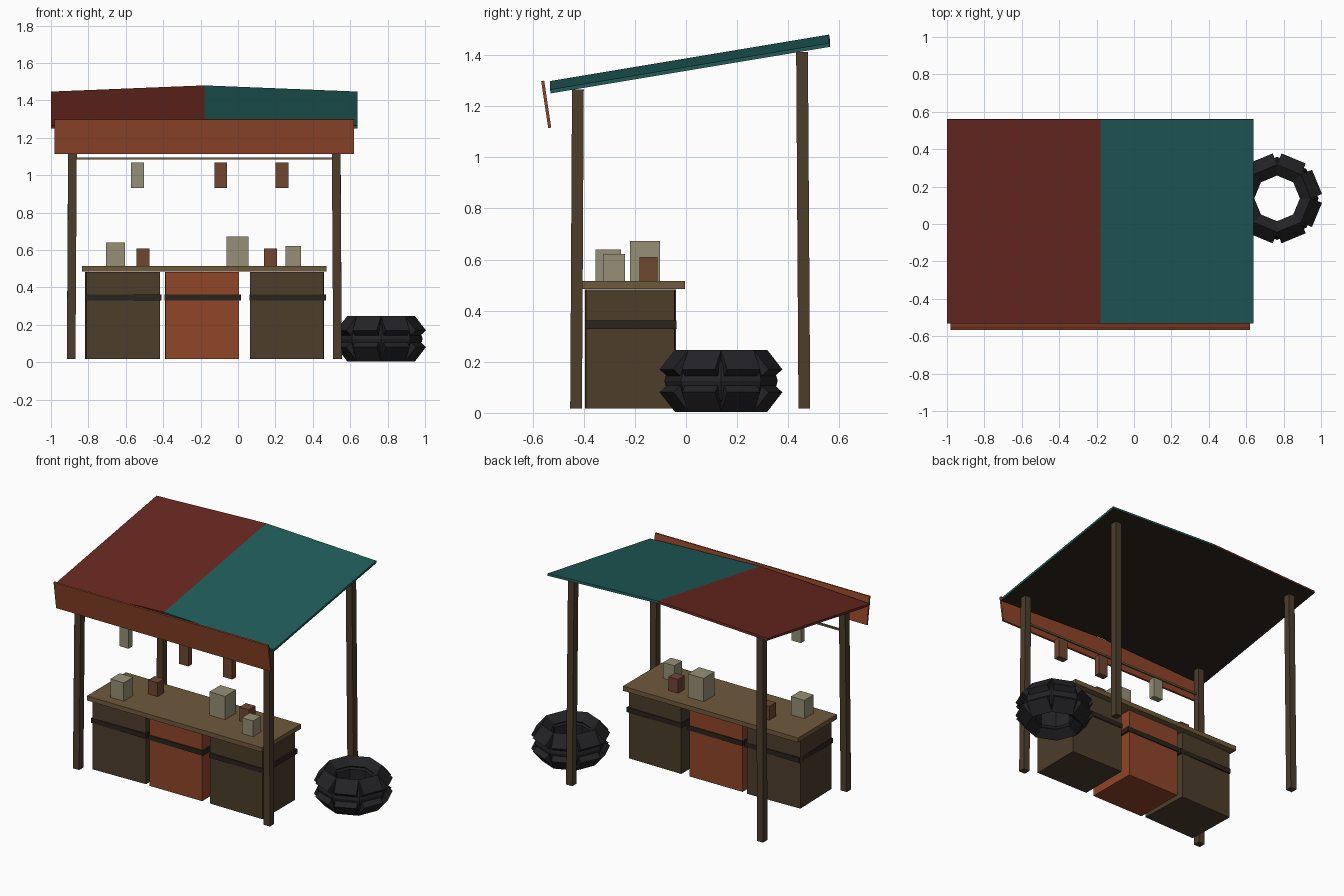
import bpy, bmesh
from math import radians, cos, sin, pi
from mathutils import Matrix, Vector

if "Cube" in bpy.data.objects:
    bpy.data.objects.remove(bpy.data.objects["Cube"])


def mat(name, hexcol):
    m = bpy.data.materials.new(name)
    rgb = [int(hexcol[i:i + 2], 16) / 255 for i in (0, 2, 4)]
    m.diffuse_color = [((c + 0.055) / 1.055) ** 2.4 for c in rgb] + [1]
    m.use_nodes = True
    m.node_tree.nodes["Principled BSDF"].inputs["Base Color"].default_value = m.diffuse_color
    return m


TEAL = mat("teal_cloth", "205C59")
RED = mat("red_cloth", "6A2820")
RUST = mat("rust_paint", "904529")
DARK = mat("dark_wood", "4C3D2B")
TOP = mat("counter_wood", "6F5A3C")
BAND = mat("band_dark", "2A231C")
LINING = mat("lining", "2B231A")
ROD = mat("rod", "6C6042")
PALE = mat("pale_goods", "969076")
BROWN = mat("brown_goods", "6E4630")
RUBBER = mat("rubber", "232326")


def finish(name, bm, *mats):
    bmesh.ops.recalc_face_normals(bm, faces=bm.faces)
    me = bpy.data.meshes.new(name)
    bm.to_mesh(me)
    bm.free()
    for m in mats:
        me.materials.append(m)
    ob = bpy.data.objects.new(name, me)
    bpy.context.collection.objects.link(ob)
    return ob


def box(name, centre, size, m, rot=(0, 0, 0)):
    bm = bmesh.new()
    bmesh.ops.create_cube(bm, size=1, matrix=Matrix.Diagonal((*size, 1)))
    ob = finish(name, bm, m)
    ob.location = centre
    ob.rotation_euler = [radians(a) for a in rot]
    return ob


CX = -0.18  # stall centre line

# Roof: two sloped panels meeting at a low ridge, dark lining below
drop = Vector((0, 0.0025, -0.015))
for name, edge, m in (("roof_panel_left", -1.0, RED), ("roof_panel_right", 0.64, TEAL)):
    bm = bmesh.new()
    pts = [Vector(p) for p in ((edge, -0.532, 1.265), (CX, -0.532, 1.298),
                               (CX, 0.56, 1.48), (edge, 0.56, 1.447))]
    up = [bm.verts.new(p) for p in pts]
    low = [bm.verts.new(p + drop) for p in pts]
    bm.faces.new(up)
    bm.faces.new(low[::-1]).material_index = 1
    for i in range(4):
        j = (i + 1) % 4
        bm.faces.new((up[i], low[i], low[j], up[j]))
    finish(name, bm, m, LINING)

# Front valance board, leaning in at the bottom
box("valance", (CX, -0.547, 1.207), (1.60, 0.012, 0.186), RUST, (8.5, 0, 0))

# Corner posts, leaning slightly inwards
for side, s in (("left", -1), ("right", 1)):
    for end, y, lean, top in (("front", -0.43, 0.007, 1.266), ("back", 0.463, -0.009, 1.412)):
        bm = bmesh.new()
        bmesh.ops.create_cube(bm, size=1, matrix=Matrix.Diagonal((0.046, 0.046, 1, 1)))
        for v in bm.verts:
            high = v.co.z > 0
            v.co.x += CX + s * (0.704 if high else 0.712)
            v.co.y += y + (lean if high else 0)
            v.co.z = top if high else 0.018
        finish(f"{end}_{side}_post", bm, DARK)

# Hanging rod with goods
box("hanging_rod", (CX, -0.427, 1.089), (1.38, 0.012, 0.012), ROD)
for i, (x, m) in enumerate(((-0.538, PALE), (-0.092, BROWN), (0.236, BROWN))):
    box(f"hanging_goods_{i + 1}", (x, -0.427, 1.0), (0.069, 0.042, 0.136), m)

# Counter: three banded crates under one plank
for i, (x, m, r) in enumerate(((-0.618, DARK, 1.5), (-0.193, RUST, 0.4), (0.261, DARK, -0.4))):
    box(f"crate_{i + 1}", (x, -0.217, 0.25), (0.393, 0.345, 0.466), m, (0, 0, r))
    box(f"crate_band_{i + 1}", (x + 0.004, -0.217, 0.345), (0.409, 0.358, 0.032), BAND)
box("counter_top", (-0.18, -0.212, 0.5), (1.307, 0.416, 0.031), TOP)

# Goods standing on the counter: x, y, width, height
goods = ((-0.655, -0.304, 0.10, 0.124, PALE), (-0.508, -0.147, 0.07, 0.094, BROWN),
         (-0.002, -0.16, 0.117, 0.158, PALE), (0.173, -0.147, 0.07, 0.094, BROWN),
         (0.296, -0.28, 0.084, 0.107, PALE))
for i, (x, y, w, h, m) in enumerate(goods):
    box(f"counter_goods_{i + 1}", (x, y, 0.515 + h / 2), (w, w, h), m)

# Tyre: eight-sided ring
TX, TY = 0.765, 0.137
profile = ((0.122, 0.07), (0.122, 0.18), (0.155, 0.222), (0.2, 0.2),
           (0.222, 0.125), (0.2, 0.05), (0.155, 0.028))
bm = bmesh.new()
rings = [[bm.verts.new((TX + r * cos(k * pi / 4), TY + r * sin(k * pi / 4), z))
          for r, z in profile] for k in range(8)]
n = len(profile)
for k in range(8):
    a, b = rings[k], rings[(k + 1) % 8]
    for i in range(n):
        j = (i + 1) % n
        bm.faces.new((a[i], b[i], b[j], a[j]))
finish("tyre_ring", bm, RUBBER)

# Tyre tread: two rows of tilted blocks
bm = bmesh.new()
for k in range(8):
    turn = Matrix.Rotation((k + 0.5) * pi / 4, 4, 'Z')
    for z, tilt in ((0.186, -40), (0.065, 40)):
        place = (Matrix.Translation((TX, TY, z)) @ turn @ Matrix.Translation((0.172, 0, 0))
                 @ Matrix.Rotation(radians(tilt), 4, 'Y'))
        bmesh.ops.create_cube(bm, size=1, matrix=place @ Matrix.Diagonal((0.07, 0.14, 0.1, 1)))
finish("tyre_tread", bm, RUBBER)
